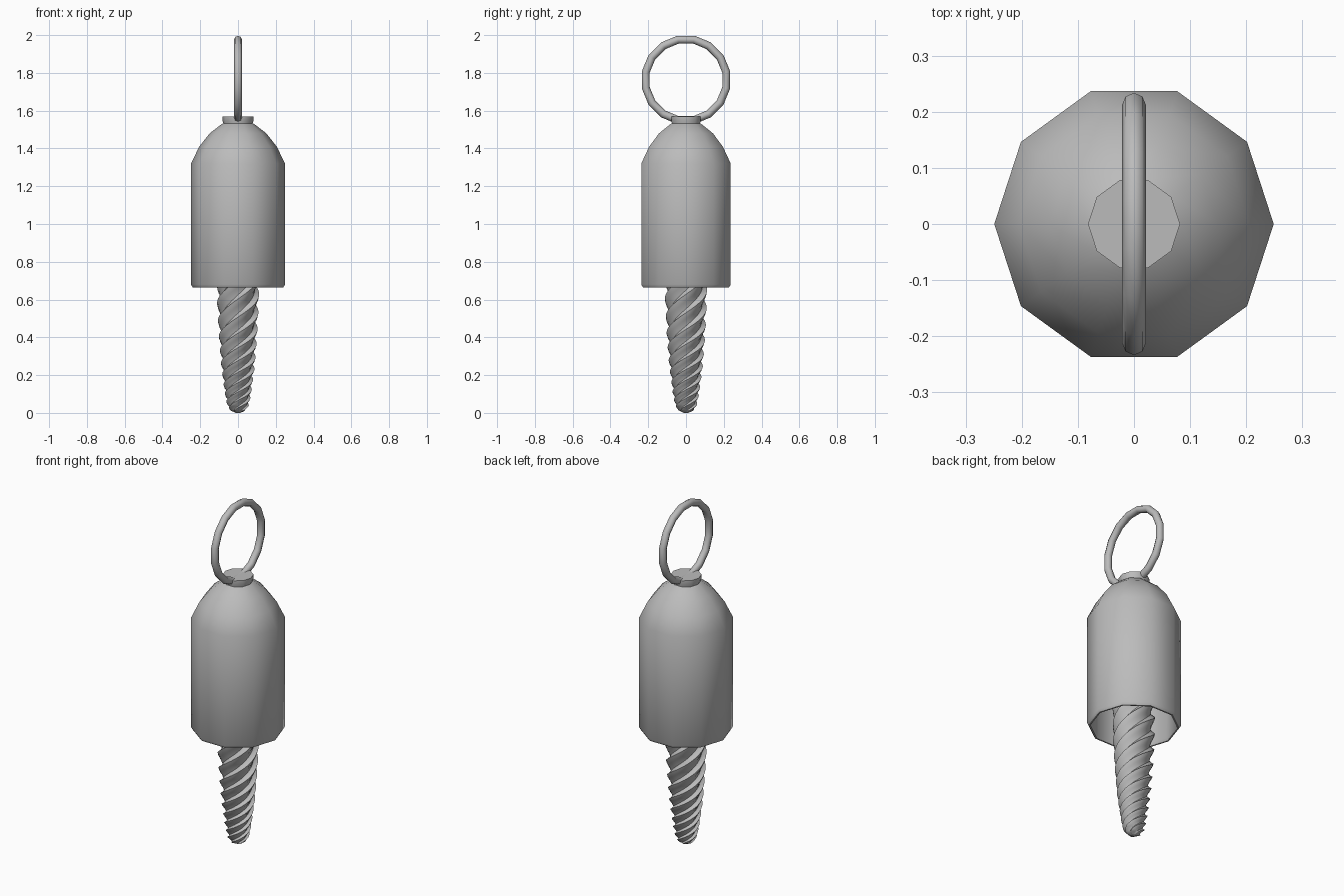
import bpy, bmesh, math

if "Cube" in bpy.data.objects:
    bpy.data.objects.remove(bpy.data.objects["Cube"])

grey = bpy.data.materials.new("plain grey")
grey.diffuse_color = (0.5, 0.5, 0.5, 1)
grey.use_nodes = True
grey.node_tree.nodes["Principled BSDF"].inputs["Base Color"].default_value = grey.diffuse_color


def finish(name, bm, angle):
    bmesh.ops.recalc_face_normals(bm, faces=bm.faces)
    mesh = bpy.data.meshes.new(name)
    bm.to_mesh(mesh)
    bm.free()
    mesh.materials.append(grey)
    ob = bpy.data.objects.new(name, mesh)
    bpy.context.collection.objects.link(ob)
    bpy.ops.object.select_all(action='DESELECT')
    ob.select_set(True)
    bpy.context.view_layer.objects.active = ob
    bpy.ops.object.shade_smooth_by_angle(angle=math.radians(angle))
    return ob


def loft(name, rings, angle=40, cap=True):
    """Skin a stack of equal-length vertex rings."""
    bm = bmesh.new()
    loops = [[bm.verts.new(p) for p in ring] for ring in rings]
    n = len(loops[0])
    for a, b in zip(loops, loops[1:]):
        for i in range(n):
            j = (i + 1) % n
            bm.faces.new((a[i], a[j], b[j], b[i]))
    if cap:
        bm.faces.new(loops[0])
        bm.faces.new(loops[-1])
    return finish(name, bm, angle)


def circle(r, z, n=10):
    return [(r * math.cos(math.tau * i / n), r * math.sin(math.tau * i / n), z)
            for i in range(n)]


# Hollow bell body: inner ceiling, inner wall, rim, outer wall, dome
body = [(0.06, 1.46), (0.14, 1.43), (0.19, 1.38), (0.225, 1.3), (0.225, 0.68),
        (0.232, 0.665), (0.24, 0.665), (0.249, 0.68), (0.249, 1.32),
        (0.205, 1.41), (0.15, 1.48), (0.085, 1.53), (0.06, 1.54)]
loft("bell_body", [circle(r, z) for r, z in body], 50)

# Small collar on the dome
loft("collar", [circle(0.078, 1.52), circle(0.078, 1.535),
                circle(0.082, 1.545), circle(0.082, 1.57)])

# Hanging ring standing in the YZ plane
SEG, SIDES, MAJOR, MINOR = 16, 8, 0.217, 0.021
bm = bmesh.new()
loops = []
for i in range(SEG):
    a = math.tau * (i + 0.5) / SEG
    loop = []
    for k in range(SIDES):
        t = math.tau * k / SIDES
        r = MAJOR + MINOR * math.cos(t)
        loop.append(bm.verts.new((MINOR * math.sin(t), r * math.cos(a),
                                  1.763 + r * math.sin(a))))
    loops.append(loop)
for i in range(SEG):
    a, b = loops[i], loops[(i + 1) % SEG]
    for k in range(SIDES):
        m = (k + 1) % SIDES
        bm.faces.new((a[k], a[m], b[m], b[k]))
finish("hanging_ring", bm, 60)

# Twisted tapering horn: five ridged strands winding tighter toward the tip
STRANDS, STEPS = 5, 90
LOBE = [(0.0, 1.0), (0.16, 0.97), (0.36, 0.9), (0.58, 0.82), (0.78, 0.78), (0.9, 0.86)]
TAPER = [(0, 0.012), (0.012, 0.04), (0.04, 0.058), (0.1, 0.07), (0.25, 0.09),
         (0.42, 0.103), (0.6, 0.112), (1.0, 0.115)]


def taper(z):
    for (z0, r0), (z1, r1) in zip(TAPER, TAPER[1:]):
        if z <= z1:
            return r0 + (r1 - r0) * (z - z0) / (z1 - z0)
    return TAPER[-1][1]


rings, twist, last = [], 0.0, 0.0
for s in range(STEPS + 1):
    z = (s / STEPS) ** 1.4
    pitch = 0.17 + 0.55 * min(z, 0.6)
    twist += math.tau * (z - last) / pitch
    last = z
    ring = []
    for k in range(STRANDS):
        for u, f in LOBE:
            a = twist + math.tau * (k + u) / STRANDS
            r = taper(z) * f
            ring.append((r * math.cos(a), r * math.sin(a), z))
    rings.append(ring)
loft("twisted_horn", rings, 50)
